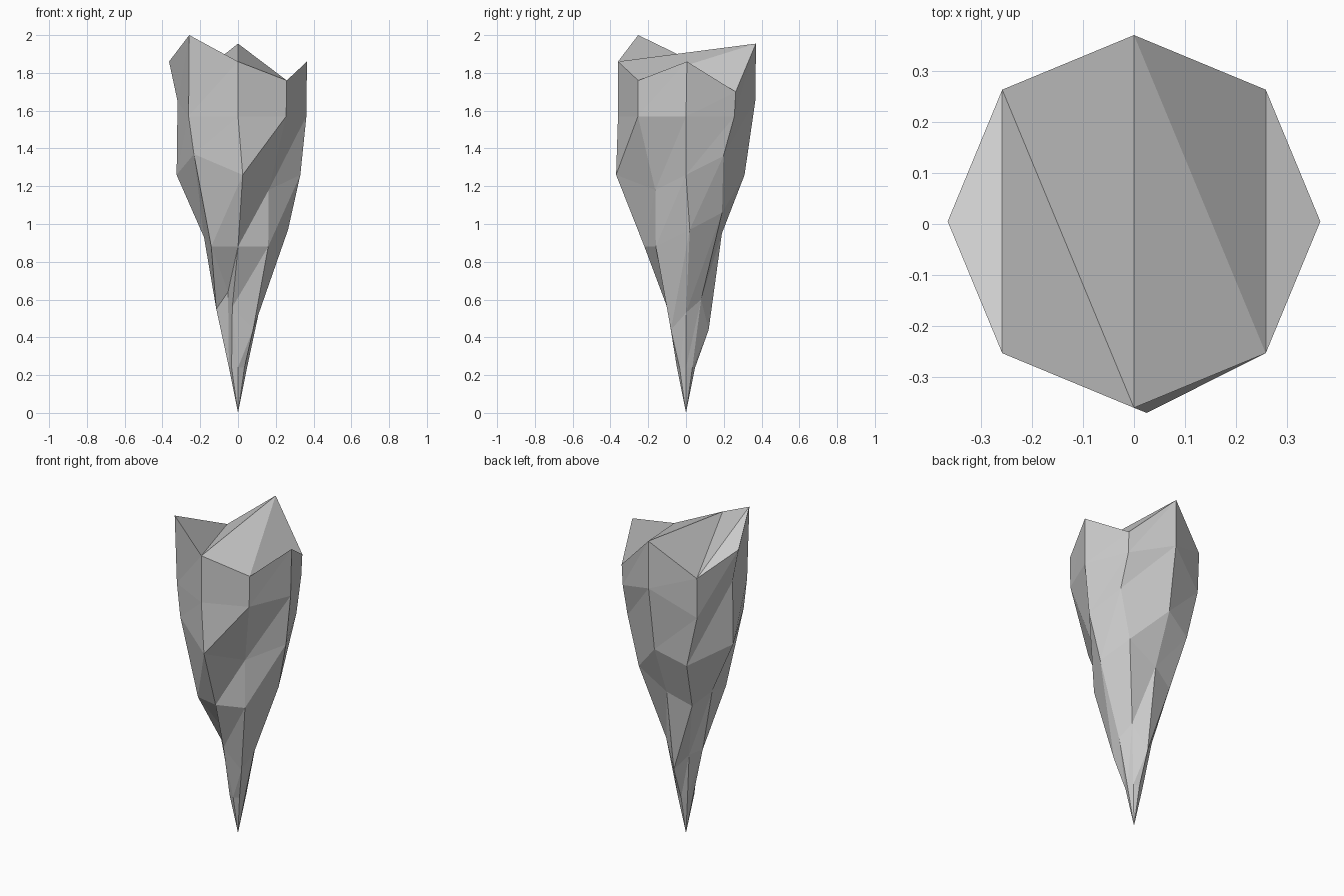
import bpy, bmesh
from math import cos, sin, pi

if "Cube" in bpy.data.objects:
    bpy.data.objects.remove(bpy.data.objects["Cube"])

# Eight ridges, counter-clockwise from +x: rim height, then (radius, height) going down
RIDGES = [
    (1.86, (.362, 1.57), (.33, 1.26), (.265, .97), (.11, .53)),
    (1.70, (.362, 1.57), (.28, 1.36), (.27, 1.06), (.113, .60)),
    (1.955, (.368, 1.66), (.31, 1.26), (.19, .95), (.12, .44)),
    (1.75, (.36, 1.50), (.31, 1.18), (.20, .88), (.10, .53)),
    (1.86, (.32, 1.65), (.325, 1.26), (.18, .93), (.115, .55)),
    (2.00, (.37, 1.57), (.33, 1.37), (.20, .88), (.075, .64)),
    (1.86, (.36, 1.57), (.37, 1.26), (.22, .88), (.10, .56)),
    (1.76, (.36, 1.57), (.23, 1.18), (.226, .88), (.113, .44)),
]
RIM_RADIUS = .365
LOWEST = (.048, .24)
# Small sideways shifts of single ridge points: (ridge, ring) -> (dx, dy)
NUDGE = {(6, 2): (.025, 0), (6, 4): (-.03, 0), (3, 2): (.04, .03), (0, 3): (0, .02),
         (5, 1): (0, .035), (1, 2): (.065, 0), (5, 3): (0, -.05)}

bm = bmesh.new()
columns = []
for i, (top, *points) in enumerate(RIDGES):
    a = i * pi / 4
    column = []
    for j, (r, z) in enumerate([(RIM_RADIUS, top), *points, LOWEST]):
        dx, dy = NUDGE.get((i, j), (0, .005 if j == 0 else 0))
        column.append(bm.verts.new((r * cos(a) + dx, r * sin(a) + dy, z)))
    columns.append(column)
tip = bm.verts.new((0, 0, 0))

# Sides and point
for i in range(8):
    a, b = columns[i], columns[(i + 1) % 8]
    for j in range(5):
        bm.faces.new((a[j], a[j + 1], b[j]))
        bm.faces.new((a[j + 1], b[j + 1], b[j]))
    bm.faces.new((a[5], tip, b[5]))

# Broken top facets
for facet in [(3, 4, 5), (3, 5, 6), (2, 3, 6), (2, 6, 7), (1, 2, 7), (0, 1, 7)]:
    bm.faces.new([columns[k][0] for k in facet])

bmesh.ops.recalc_face_normals(bm, faces=bm.faces)
mesh = bpy.data.meshes.new("rock_spike")
bm.to_mesh(mesh)
bm.free()
bpy.context.collection.objects.link(bpy.data.objects.new("rock_spike", mesh))
